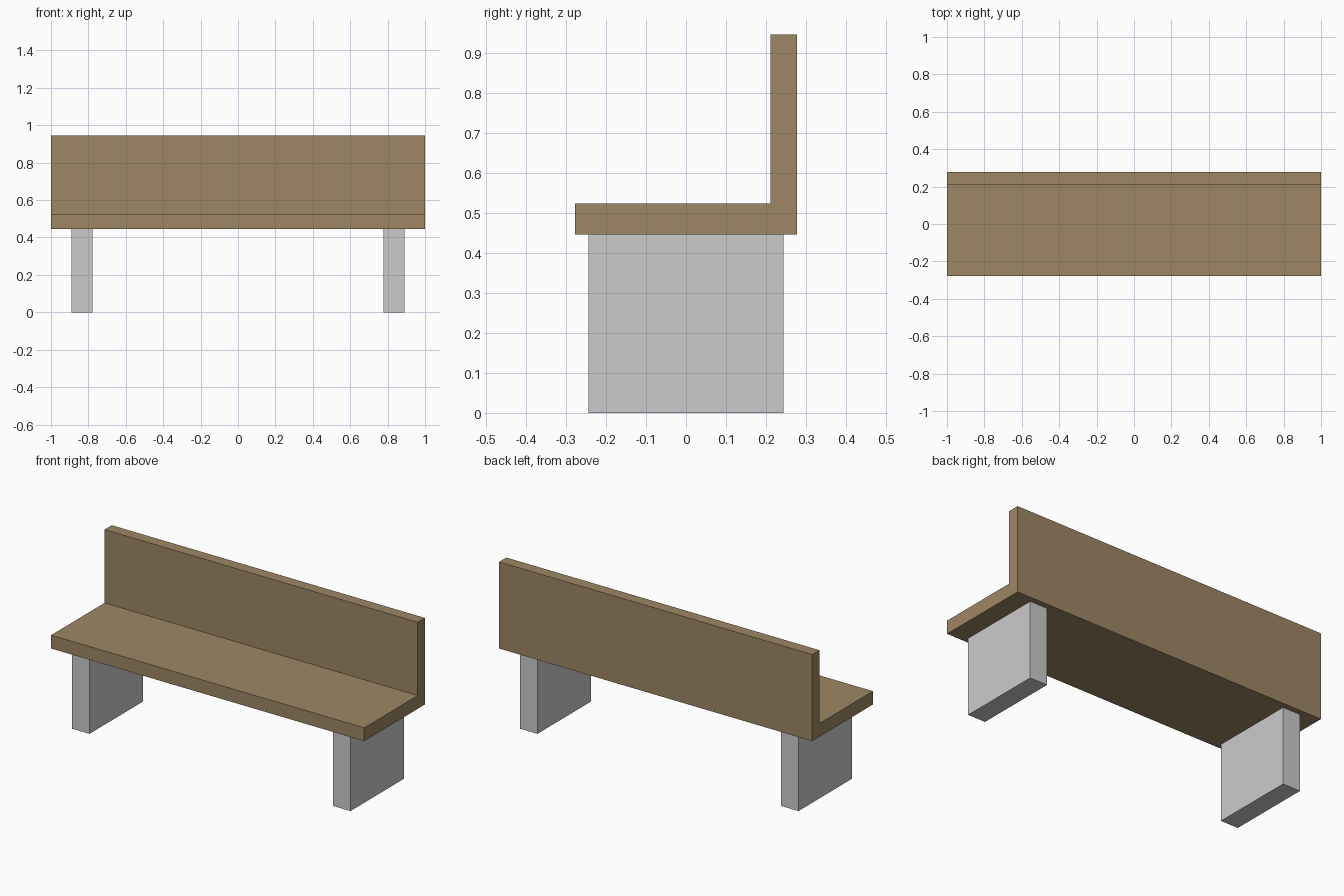
import bpy, bmesh

if "Cube" in bpy.data.objects:
    bpy.data.objects.remove(bpy.data.objects["Cube"])

wood = bpy.data.materials.new("wood")
wood.diffuse_color = (0.34, 0.24, 0.13, 1)
wood.use_nodes = True
wood.node_tree.nodes["Principled BSDF"].inputs["Base Color"].default_value = wood.diffuse_color


def extrude_x(name, profile, x0, x1, material=None):
    """Extrude a (y, z) profile from x0 to x1."""
    bm = bmesh.new()
    face = bm.faces.new([bm.verts.new((x0, y, z)) for y, z in profile])
    ext = bmesh.ops.extrude_face_region(bm, geom=[face])
    verts = [g for g in ext["geom"] if isinstance(g, bmesh.types.BMVert)]
    bmesh.ops.translate(bm, vec=(x1 - x0, 0, 0), verts=verts)
    bmesh.ops.recalc_face_normals(bm, faces=bm.faces)
    mesh = bpy.data.meshes.new(name)
    bm.to_mesh(mesh)
    bm.free()
    if material:
        mesh.materials.append(material)
    obj = bpy.data.objects.new(name, mesh)
    bpy.context.collection.objects.link(obj)
    return obj


HALF_DEPTH, SEAT_BOTTOM, SEAT_TOP = 0.277, 0.446, 0.523
BACK_FRONT, BACK_TOP = 0.211, 0.946
LEG_DEPTH = 0.244

# L-shaped seat and backrest in one piece
extrude_x("seat_and_backrest", [
    (-HALF_DEPTH, SEAT_BOTTOM), (HALF_DEPTH, SEAT_BOTTOM),
    (HALF_DEPTH, BACK_TOP), (BACK_FRONT, BACK_TOP),
    (BACK_FRONT, SEAT_TOP), (-HALF_DEPTH, SEAT_TOP)], -1, 1, wood)

# Slab legs at both ends
leg_profile = [(-LEG_DEPTH, 0), (LEG_DEPTH, 0),
               (LEG_DEPTH, SEAT_BOTTOM), (-LEG_DEPTH, SEAT_BOTTOM)]
for side, x0, x1 in (("left", -0.889, -0.778), ("right", 0.778, 0.889)):
    extrude_x(f"{side}_leg", leg_profile, x0, x1)
